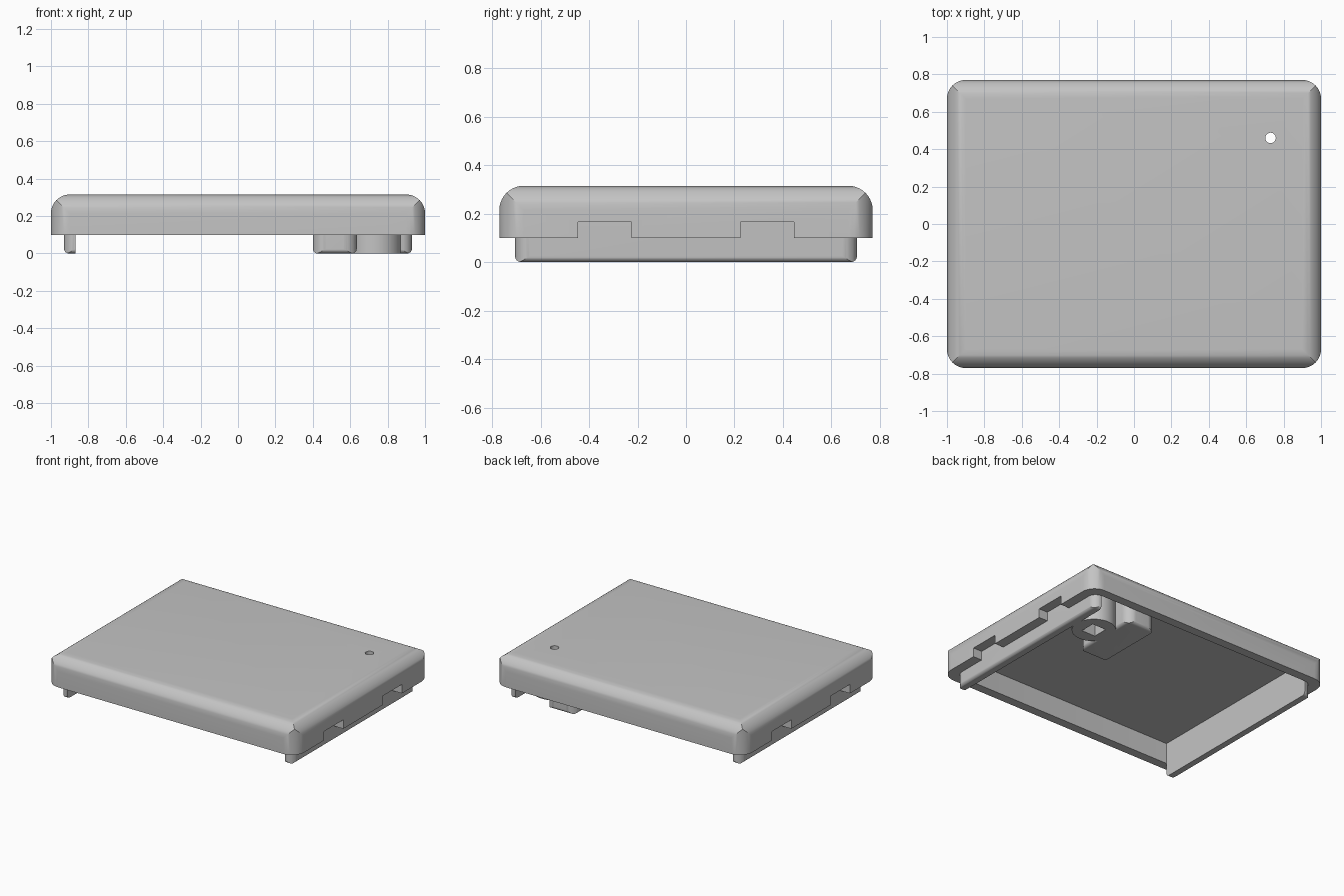
import bpy, bmesh, math

if "Cube" in bpy.data.objects:
    bpy.data.objects.remove(bpy.data.objects["Cube"])

grey = bpy.data.materials.new("plain_grey")
grey.use_nodes = True
grey.diffuse_color = (0.55, 0.55, 0.55, 1)
grey.node_tree.nodes["Principled BSDF"].inputs["Base Color"].default_value = (0.55, 0.55, 0.55, 1)


def rounded_rect(a, b, low_r, high_r, seg=10):
    """Outline over ranges a and b, with radii for the low-b and high-b corners."""
    pts = []
    corners = [(a[1], b[1], -1, -1, high_r), (a[0], b[1], 1, -1, high_r),
               (a[0], b[0], 1, 1, low_r), (a[1], b[0], -1, 1, low_r)]
    for i, (x, y, sx, sy, r) in enumerate(corners):
        if r == 0:
            pts.append((x, y))
            continue
        for k in range(seg + 1):
            t = math.pi / 2 * (i + k / seg)
            pts.append((x + sx * r + r * math.cos(t), y + sy * r + r * math.sin(t)))
    return pts


def circle(x, y, r, seg=40):
    return [(x + r * math.cos(2 * math.pi * i / seg),
             y + r * math.sin(2 * math.pi * i / seg)) for i in range(seg)]


def prism(name, outline, axis, span):
    """Extrude an outline along an axis."""
    place = {"x": lambda a, b, c: (c, a, b),
             "y": lambda a, b, c: (a, c, b),
             "z": lambda a, b, c: (a, b, c)}[axis]
    bm = bmesh.new()
    rings = [[bm.verts.new(place(a, b, c)) for a, b in outline] for c in span]
    n = len(outline)
    for ring in rings:
        bm.faces.new(ring)
    for i in range(n):
        j = (i + 1) % n
        bm.faces.new((rings[0][i], rings[0][j], rings[1][j], rings[1][i]))
    bmesh.ops.recalc_face_normals(bm, faces=bm.faces)
    mesh = bpy.data.meshes.new(name)
    bm.to_mesh(mesh)
    bm.free()
    mesh.materials.append(grey)
    ob = bpy.data.objects.new(name, mesh)
    bpy.context.collection.objects.link(ob)
    return ob


def box(name, x, y, z):
    return prism(name, rounded_rect(x, y, 0, 0), "z", z)


def combine(ob, tool, operation):
    """Apply a boolean and discard the tool."""
    mod = ob.modifiers.new("cut", "BOOLEAN")
    mod.operation, mod.solver, mod.object = operation, "EXACT", tool
    bpy.context.view_layer.update()
    graph = bpy.context.evaluated_depsgraph_get()
    mesh = bpy.data.meshes.new_from_object(ob.evaluated_get(graph))
    ob.modifiers.clear()
    ob.data = mesh
    bpy.data.objects.remove(tool)


def mitred_block(name, x, y, z, plan_r, low_r, high_r):
    """Block whose edge fillets meet in mitres at the corners."""
    pad = lambda s: (s[0] - 0.1, s[1] + 0.1)
    ob = prism(name, rounded_rect(x, y, plan_r, plan_r), "z", pad(z))
    combine(ob, prism("xz", rounded_rect(x, z, low_r, high_r), "y", pad(y)), "INTERSECT")
    combine(ob, prism("yz", rounded_rect(y, z, low_r, high_r), "x", pad(x)), "INTERSECT")
    return ob


def finish(ob):
    bpy.ops.object.select_all(action="DESELECT")
    ob.select_set(True)
    bpy.context.view_layer.objects.active = ob
    bpy.ops.object.shade_smooth_by_angle(angle=math.radians(25))


RIM, CEIL, TOP = 0.10, 0.25, 0.315
INX, INY = 0.93, 0.705
HOLE = (0.73, 0.46)

# Lid shell, hollow underneath
lid = mitred_block("lid_shell", (-1, 1), (-0.77, 0.77), (RIM, TOP), 0.1, 0, 0.1)
cavity = prism("cavity", rounded_rect((-INX, INX), (-INY, INY), 0.06, 0.06), "z", (0, CEIL))
combine(lid, cavity, "DIFFERENCE")

# Notches in both side walls
for side in (-1, 1):
    for y in (-0.335, 0.335):
        xs = sorted((side * 0.92, side * 1.1))
        combine(lid, box("notch", xs, (y - 0.11, y + 0.11), (0, 0.165)), "DIFFERENCE")

# Small round hole through the top
combine(lid, prism("hole", circle(*HOLE, 0.028), "z", (0, 0.5)), "DIFFERENCE")
finish(lid)

# Tongues inside the two side walls, reaching below the rim
tongues = mitred_block("side_tongues", (-INX, INX), (-INY, INY), (0, CEIL + 0.01), 0.06, 0.025, 0)
combine(tongues, box("middle", (-0.87, 0.87), (-1, 1), (-0.1, 0.5)), "DIFFERENCE")
finish(tongues)

# Round boss with square pocket, joined to a rounded block
boss = prism("hole_boss", circle(*HOLE, 0.145), "z", (0, CEIL + 0.01))
block = mitred_block("boss_block", (0.4, 0.635), (0.19, 0.7), (0, CEIL + 0.01), 0.07, 0.025, 0)
combine(boss, block, "UNION")
pocket = box("pocket", (HOLE[0] - 0.055, HOLE[0] + 0.055),
             (HOLE[1] - 0.055, HOLE[1] + 0.055), (-0.1, 0.5))
combine(boss, pocket, "DIFFERENCE")
finish(boss)
